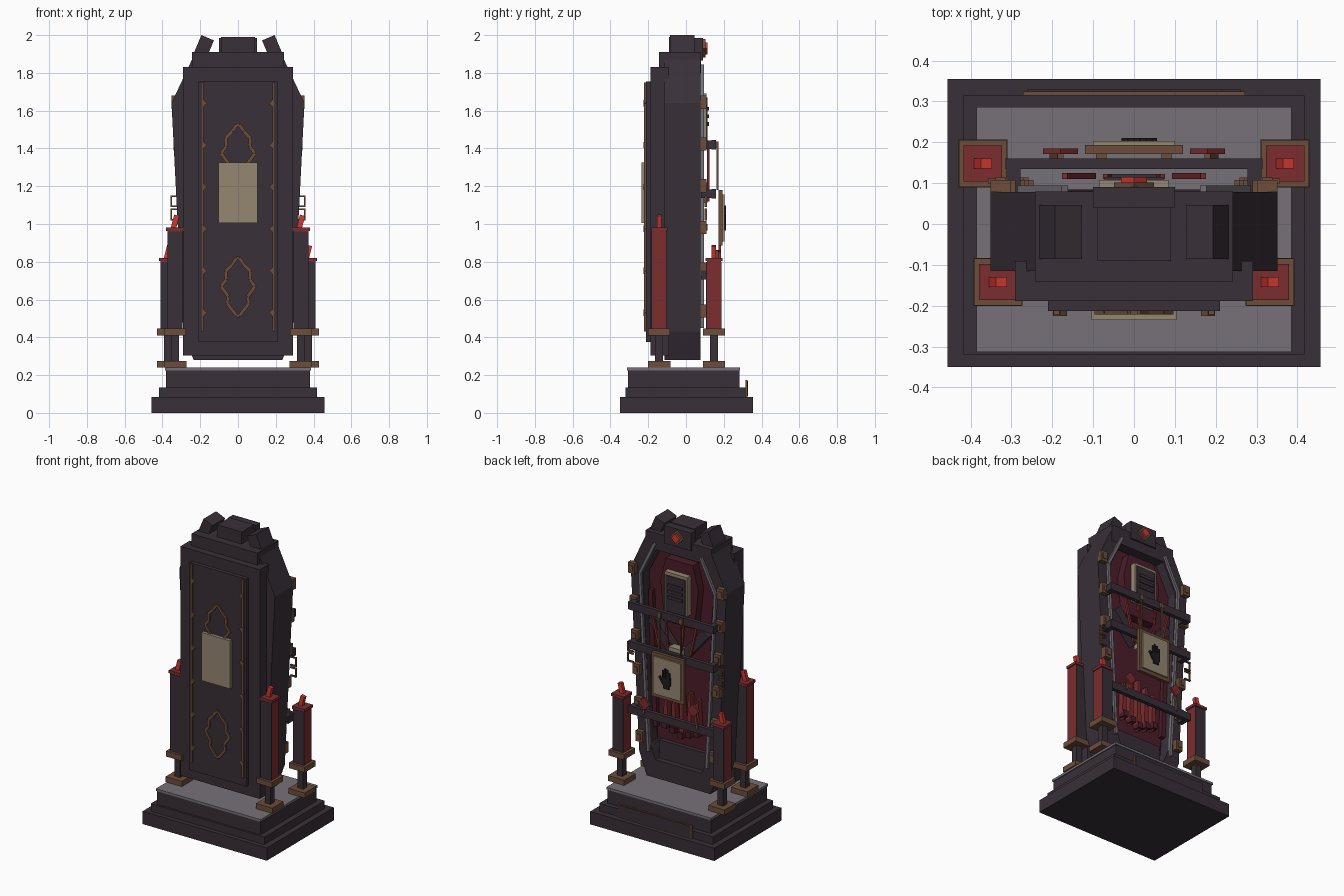
import bpy, bmesh, math
from mathutils import Matrix, Vector

if "Cube" in bpy.data.objects:
    bpy.data.objects.remove(bpy.data.objects["Cube"])


def material(name, rgb):
    m = bpy.data.materials.new(name)
    m.use_nodes = True
    m.diffuse_color = (*rgb, 1)
    m.node_tree.nodes["Principled BSDF"].inputs["Base Color"].default_value = (*rgb, 1)
    return m


DARK = material("dark plum wood", (.04, .029, .039))
GRAY = material("gray stone", (.18, .165, .19))
BROWN = material("bronze brown", (.15, .075, .042))
RED = material("candle red", (.2, .026, .028))
FLAME = material("bright red", (.62, .04, .032))
BONE = material("bone", (.3, .24, .165))
MAROON = material("maroon lining", (.07, .013, .022))
BLACK = material("charcoal", (.012, .011, .013))


def finish(name, mat, bm):
    bmesh.ops.recalc_face_normals(bm, faces=bm.faces)
    me = bpy.data.meshes.new(name)
    bm.to_mesh(me)
    bm.free()
    me.materials.append(mat)
    ob = bpy.data.objects.new(name, me)
    bpy.context.collection.objects.link(ob)
    return ob


def block(name, mat, center, size, turn=0):
    """Box by centre and size, turned about the y axis."""
    bm = bmesh.new()
    mtx = (Matrix.Translation(center) @ Matrix.Rotation(turn, 4, 'Y')
           @ Matrix.Diagonal((*size, 1)))
    bmesh.ops.create_cube(bm, size=1, matrix=mtx)
    return finish(name, mat, bm)


def box(name, mat, x, y, z):
    """Box by its three ranges."""
    return block(name, mat, [(a + b) / 2 for a, b in (x, y, z)],
                 [b - a for a, b in (x, y, z)])


def wide(name, mat, half, y, z):
    return box(name, mat, (-half, half), y, z)


def beam(name, mat, p, q, y, width):
    """Flat bar between two (x, z) points."""
    d = Vector(q) - Vector(p)
    return block(name, mat, ((p[0] + q[0]) / 2, sum(y) / 2, (p[1] + q[1]) / 2),
                 (width, y[1] - y[0], d.length), math.atan2(d.x, d.y))


def mirrored(half):
    return half + [(-x, z) for x, z in reversed(half)]


def prism(name, mat, outline, y, hole=None):
    """Outline extruded along y, with an optional hole of equal point count."""
    bm = bmesh.new()
    n = len(outline)
    loops = [[bm.verts.new((x, yy, z)) for x, z in pts]
             for pts in ([outline, hole] if hole else [outline]) for yy in y]
    pairs = [(0, 1), (2, 3), (0, 2), (1, 3)] if hole else [(0, 1)]
    for a, b in pairs:
        for i in range(n):
            j = (i + 1) % n
            bm.faces.new((loops[a][i], loops[a][j], loops[b][j], loops[b][i]))
    if not hole:
        for loop in loops:
            bm.faces.new(loop)
    return finish(name, mat, bm)


# Stepped base
wide("base_lower", DARK, .457, (-.35, .355), (0, .085))
wide("base_middle", DARK, .418, (-.32, .315), (.085, .135))
wide("base_upper", DARK, .38, (-.307, .282), (.135, .225))
wide("base_slab", GRAY, .386, (-.313, .287), (.225, .24))
wide("base_plaque", BROWN, .272, (.315, .325), (.085, .175))
wide("base_plaque_face", DARK, .262, (.325, .329), (.09, .17))

# Coffin shell with an open recess at the rear
shell = mirrored([(.235, .28), (.29, .43), (.352, 1.64), (.225, 1.91)])
recess = mirrored([(.17, .4), (.21, .5), (.262, 1.61), (.15, 1.83)])
prism("coffin_shell", DARK, shell, (-.115, 0))
prism("coffin_rim", DARK, shell, (0, .078), recess)
prism("coffin_lining", MAROON, mirrored([(.2, .52), (.262, 1.61), (.15, 1.83)]), (0, .012))
wide("foot_ledge", DARK, .17, (0, .04), (.4, .52))

# Front lid and top blocks
wide("lid_outer", DARK, .292, (-.188, -.09), (.305, 1.83))
wide("lid_inner", DARK, .21, (-.213, -.188), (.375, 1.755))
wide("lid_plate", BONE, .104, (-.235, -.213), (1.005, 1.325))
wide("top_step", DARK, .243, (-.142, .08), (1.8, 1.91))
wide("top_block", DARK, .09, (-.09, .04), (1.91, 1.99))
for s in (-1, 1):
    block(f"top_horn_{s}", DARK, (s * .18, -.02, 1.94), (.072, .132, .1), -s * .4)

# Lid trims and outlined ornaments
for s in (-1, 1):
    box(f"lid_trim_{s}", BROWN, (s * .19 - .007, s * .19 + .007), (-.222, -.213), (.43, 1.75))
    for i in range(6):
        z = .53 + i * .222
        block(f"trim_knot_{s}_{i}", BROWN, (s * .181, -.218, z), (.024, .014, .024), math.pi / 4)
motif = mirrored([(.008, -.155), (.058, -.09), (.05, -.055), (.09, 0),
                  (.062, .035), (.066, .08), (.03, .115), (.008, .15)])
for name, cz in (("upper", 1.375), ("lower", .67)):
    for i, p in enumerate(motif):
        q = motif[(i + 1) % len(motif)]
        beam(f"{name}_ornament_{i}", BROWN, (p[0], cz + p[1]), (q[0], cz + q[1]),
             (-.221, -.213), .018)

# Gray edging around the recess
edge = mirrored([(.215, .45), (.277, 1.62), (.17, 1.84)])
for i, p in enumerate(edge[:-1]):
    if i != 2:
        beam(f"rim_edging_{i}", GRAY, p, edge[i + 1], (.075, .094), .018)

# Rim brackets, side loops
for s in (-1, 1):
    for i in range(6):
        z = .54 + i * .221
        x = s * (.265 + (z - .43) * .051)
        block(f"rim_bracket_{s}_{i}", BROWN, (x, .093, z), (.05, .03, .07))
        block(f"bracket_stud_{s}_{i}", BROWN, (x, .108, z), (.025, .012, .035))
    for z in (1.05, 1.12):
        for dz in (-.027, .027):
            block(f"side_loop_rail_{s}_{z}_{dz}", BROWN, (s * .335, .105, z + dz), (.045, .012, .008))
        block(f"side_loop_end_{s}_{z}", BROWN, (s * .353, .105, z), (.008, .012, .06))

# Crossbars
for i, z in enumerate((1.42, 1.16, .73)):
    wide(f"crossbar_{i}", DARK, .315, (.135, .16), (z - .025, z + .025))
    for s in (-1, 1):
        block(f"crossbar_post_{i}_{s}", DARK, (s * .295, .11, z), (.035, .06, .045))

# Top gem
wide("gem_block", DARK, .1, (.04, .09), (1.865, 1.985))
block("gem_mount", BROWN, (0, .095, 1.93), (.07, .014, .07), math.pi / 4)
block("gem", FLAME, (0, .105, 1.93), (.045, .02, .045), math.pi / 4)

# Headrest and framed panel
prism("headrest", MAROON, mirrored([(.11, 1.34), (.14, 1.6), (.1, 1.76)]), (.012, .07))
wide("head_panel", BONE, .084, (.07, .108), (1.43, 1.69))
wide("head_panel_face", DARK, .072, (.108, .115), (1.43, 1.67))
for i in range(3):
    wide(f"head_panel_slat_{i}", DARK, .055, (.115, .122), (1.52 + i * .04, 1.54 + i * .04))

# Folded arms, hands, cords and lower drapes
wide("hands", BONE, .05, (.06, .115), (1.11, 1.2))
for s in (-1, 1):
    beam(f"arm_{s}", DARK, (s * .2, 1.34), (s * .04, 1.15), (.03, .085), .06)
    beam(f"lining_fold_{s}", MAROON, (s * .2, .6), (s * .235, 1.5), (.012, .04), .03)
    beam(f"upper_cord_{s}", RED, (s * .17, 1.42), (s * .1, 1.12), (.11, .125), .014)
    beam(f"inner_cord_{s}", RED, (s * .07, 1.42), (s * .05, 1.2), (.11, .122), .012)
for i in range(-2, 3):
    x = i * .058
    top, tip = .92 - abs(i) * .03, .57 + abs(i) * .02
    prism(f"drape_{i}", RED, [(x - .008, top), (x + .008, top), (x + .018, tip + .04),
                              (x, tip), (x - .018, tip + .04)], (.012, .05))
    block(f"drape_weight_{i}", MAROON, (x, .045, tip + .03), (.035, .04, .04))

# Hanging sign with a hand
wide("sign_frame", BROWN, .12, (.172, .193), (.885, 1.18))
wide("sign_face", BONE, .1, (.193, .203), (.908, 1.157))
wide("hand_palm", BLACK, .03, (.203, .211), (.99, 1.045))
wide("hand_wrist", BLACK, .02, (.203, .211), (.965, .99))
for i, tip in enumerate((1.075, 1.092, 1.098, 1.085)):
    x = -.0225 + i * .015
    box(f"hand_finger_{i}", BLACK, (x - .006, x + .006), (.203, .211), (1.045, tip))
beam("hand_thumb", BLACK, (.025, 1.0), (.05, 1.04), (.203, .211), .014)
for s in (-1, 1):
    beam(f"sign_cord_{s}", BROWN, (s * .08, 1.18), (s * .08, 1.43), (.162, .172), .01)
    block(f"sign_hook_{s}", BROWN, (s * .08, .158, 1.42), (.025, .03, .035))

# Hanging seals
for s, z in ((-1, .86), (1, .81)):
    block(f"seal_{s}", RED, (s * .18, .178, z), (.06, .014, .06), math.pi / 4)
    beam(f"seal_cord_{s}", BROWN, (s * .2, .73), (s * .18, z), (.16, .171), .014)

# Square candles on stands
for s in (-1, 1):
    for place, cx, cy, top in (("front", .333, -.142, .98), ("rear", .37, .148, .82)):
        x = s * cx
        n = f"{place}_candle_{s}"
        block(n + "_foot", BROWN, (x, cy, .258), (.12, .118, .035))
        block(n + "_stem", DARK, (x, cy, .34), (.042, .042, .14))
        block(n + "_cup", BROWN, (x, cy, .428), (.116, .116, .036))
        block(n + "_body", RED, (x, cy, (top + .445) / 2), (.08, .074, top - .445))
        for d in (-1, 1):
            block(f"{n}_panel_{d}", DARK, (x, cy + d * .038, (top + .42) / 2), (.08, .006, top - .46))
        block(n + "_cap", RED, (x, cy, top - .008), (.094, .088, .018))
        block(n + "_flame", FLAME, (x, cy, top + .032), (.028, .024, .07), .25)
